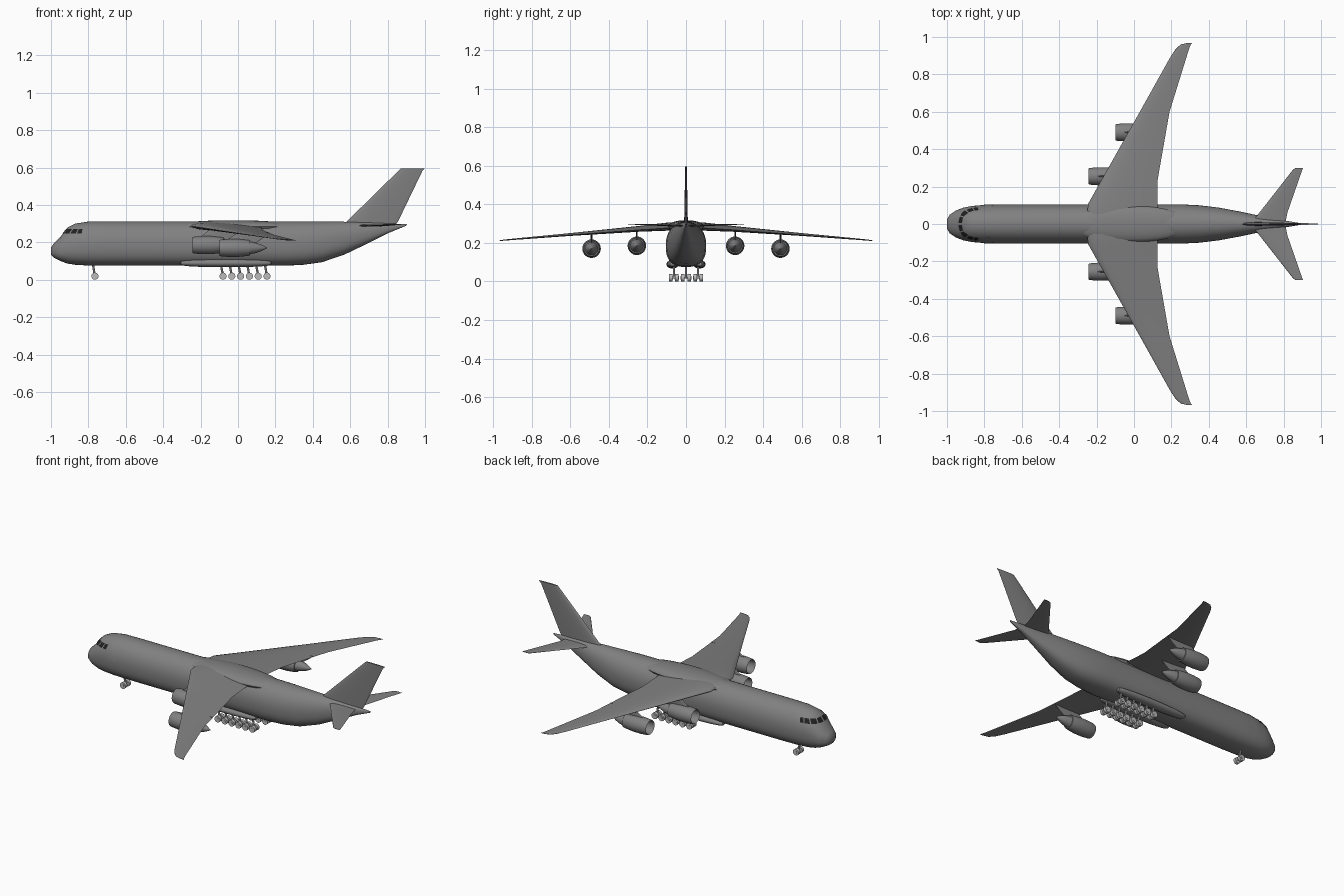
import bpy, bmesh, math
from mathutils import Matrix, Vector

if "Cube" in bpy.data.objects:
    bpy.data.objects.remove(bpy.data.objects["Cube"])


def material(name, v):
    m = bpy.data.materials.new(name)
    m.use_nodes = True
    m.diffuse_color = (v, v, v, 1)
    m.node_tree.nodes["Principled BSDF"].inputs["Base Color"].default_value = (v, v, v, 1)
    return m


BODY = material("airframe grey", 0.22)
GLASS = material("window dark", 0.015)
GEAR = material("gear light grey", 0.5)


def finish(name, bm, mat, angle=35, recalc=True):
    if recalc:
        bmesh.ops.recalc_face_normals(bm, faces=bm.faces[:])
    me = bpy.data.meshes.new(name)
    bm.to_mesh(me)
    bm.free()
    me.materials.append(mat)
    for p in me.polygons:
        p.use_smooth = True
    me.set_sharp_from_angle(angle=math.radians(angle))
    ob = bpy.data.objects.new(name, me)
    bpy.context.collection.objects.link(ob)
    return ob


def loft(bm, rings, cap=True):
    """Skin a list of equal-length closed rings."""
    vs = [[bm.verts.new(p) for p in r] for r in rings]
    n = len(rings[0])
    for a, b in zip(vs, vs[1:]):
        for i in range(n):
            bm.faces.new((a[i], a[(i + 1) % n], b[(i + 1) % n], b[i]))
    if cap:
        bm.faces.new(vs[0])
        bm.faces.new(vs[-1])


# Fuselage: stations of x, bottom z, top z, half width
STATIONS = [(-1, .135, .172, .025), (-.985, .118, .195, .05), (-.95, .1, .228, .073),
            (-.91, .086, .28, .088), (-.87, .08, .3, .096), (-.8, .076, .311, .102),
            (-.7, .075, .312, .105), (.25, .075, .312, .105), (.35, .08, .312, .1),
            (.45, .094, .311, .088), (.57, .135, .31, .066), (.7, .197, .307, .038),
            (.81, .252, .301, .018), (.9, .289, .297, .003)]


def station(x):
    for a, b in zip(STATIONS, STATIONS[1:]):
        if x <= b[0]:
            t = (x - a[0]) / (b[0] - a[0])
            return [p + (q - p) * t for p, q in zip(a, b)]
    return STATIONS[-1]


def half_width(x, z):
    _, zb, zt, w = station(x)
    zm = zb + .47 * (zt - zb)
    s, n = ((z - zm) / (zt - zm), 2.1) if z > zm else ((zm - z) / (zm - zb), 2.6)
    return w * max(0, 1 - s ** n) ** (1 / n)


def section(x, n=40):
    _, zb, zt, w = station(x)
    zm = zb + .47 * (zt - zb)
    ring = []
    for i in range(n):
        a = 2 * math.pi * i / n
        c, s = math.cos(a), math.sin(a)
        e = 2 / 2.1 if s > 0 else 2 / 2.6
        y = math.copysign(abs(c) ** e, c) * w
        h = (zt - zm) if s > 0 else (zm - zb)
        ring.append((x, y, zm + math.copysign(abs(s) ** e, s) * h))
    return ring


bm = bmesh.new()
loft(bm, [section(s[0]) for s in STATIONS])
finish("fuselage", bm, BODY)


# Thin plates wrapped onto the fuselage, found by casting out from a vertical axis
def skin_point(x0, phi, z, lift):
    lo, hi = 0, .3
    dx, dy = -math.cos(phi), math.sin(phi)
    for _ in range(24):
        t = (lo + hi) / 2
        x = x0 + t * dx
        if x > -1 and half_width(x, z) > abs(t * dy):
            lo = t
        else:
            hi = t
    return Vector((x0 + (lo + lift) * dx, (lo + lift) * dy, z))


def plate(bm, x0, phis, zs, lift, side, n=5):
    grid = []
    for i in range(n + 1):
        phi = side * math.radians(phis[0] + (phis[1] - phis[0]) * i / n)
        grid.append([bm.verts.new(skin_point(x0, phi, zs[0] + (zs[1] - zs[0]) * j / n, lift))
                     for j in range(n + 1)])
    for i in range(n):
        for j in range(n):
            q = [grid[i][j], grid[i][j + 1], grid[i + 1][j + 1], grid[i + 1][j]]
            bm.faces.new(q if side > 0 else q[::-1])


bm = bmesh.new()
for side in (1, -1):
    for phis in ((2, 17), (20, 35), (38, 52), (55, 68)):
        plate(bm, -.8, phis, (.247, .272), .003, side)
finish("cockpit_windows", bm, GLASS, recalc=False)

bm = bmesh.new()
for side in (1, -1):
    plate(bm, -.78, (78, 102), (.2, .285), .002, side)
finish("doors", bm, BODY, recalc=False)


# Lifting surfaces: stations of span, leading x, trailing x, height, thickness ratio
def airfoil(le, te, ratio, n=10):
    pts = []
    for i in range(2 * n):
        u = (1 + math.cos(math.pi * i / n)) / 2
        t = ratio * (te - le) * 5 * (.2969 * u ** .5 - .126 * u - .3516 * u ** 2
                                     + .2843 * u ** 3 - .1015 * u ** 4)
        pts.append((le + u * (te - le), max(t, .0006) * (1 if i < n else -1), u))
    return pts


def surface(name, stations, twist=0):
    bm = bmesh.new()
    full = [(-s[0], *s[1:]) for s in reversed(stations)] + stations
    loft(bm, [[(x, y, z + t - twist * u * (te - le)) for x, t, u in airfoil(le, te, r)]
              for y, le, te, z, r in full])
    finish(name, bm, BODY)


surface("wing", [(.05, -.25, .125, .291, .11), (.107, -.246, .125, .287, .11),
                 (.24, -.171, .127, .276, .1), (.6, .031, .19, .245, .09),
                 (.89, .193, .28, .22, .08), (.935, .222, .294, .216, .08),
                 (.96, .25, .304, .213, .08), (.968, .285, .31, .212, .08)], .03)
surface("tailplane", [(.01, .63, .81, .289, .07), (.06, .67, .82, .29, .07),
                      (.29, .85, .9, .297, .07), (.3, .865, .904, .297, .07)])

bm = bmesh.new()
loft(bm, [[(x, t, z) for x, t, u in airfoil(le, te, .07)]
          for z, le, te in ((.28, .55, .83), (.31, .58, .855), (.58, .855, .985), (.596, .872, 1))])
finish("tail_fin", bm, BODY)


# Tapered blisters: centre line fairing over the wing and gear housings
def blister(name, x0, x1, y, z, w, h, power=.3):
    bm = bmesh.new()
    rings = []
    for i in range(17):
        u = (1 - math.cos(math.pi * i / 16)) / 2
        k = max(.02, (4 * u * (1 - u)) ** power)
        rings.append([(x0 + u * (x1 - x0), y + w * k * math.cos(a), z + h * k * math.sin(a))
                      for a in (math.tau * j / 20 for j in range(20))])
    loft(bm, rings)
    finish(name, bm, BODY)


blister("wing_fairing", -.31, .26, 0, .284, .097, .034)
for side, tag in ((1, "left"), (-1, "right")):
    blister("gear_housing_" + tag, -.31, .18, side * .07, .089, .032, .022, .25)

# Engines: hollow intake, cowling, core and exhaust cone, as distance aft and radius
COWL = [(.03, .002), (.05, .014), (.05, .037), (.01, .038), (0, .042), (.01, .045), (.05, .048),
        (.1, .048), (.15, .043), (.165, .04), (.165, .034), (.2, .026), (.225, .017), (.255, .002)]
for side, tag in ((1, "left"), (-1, "right")):
    for pos, x, y, z, wing_z in (("inner", -.243, .255, .185, .275), ("outer", -.1, .49, .17, .252)):
        bm = bmesh.new()
        loft(bm, [[(x + d, side * y + r * math.cos(a), z + r * math.sin(a))
                   for a in (math.tau * j / 28 for j in range(28))] for d, r in COWL])
        finish(f"{pos}_engine_{tag}", bm, BODY)
        bm = bmesh.new()
        loft(bm, [[(px, side * y + t, pz) for px, t, u in airfoil(x + a, x + b, .05)]
                  for pz, a, b in ((z + .03, .035, .2), (z + .05, .05, .23), (wing_z, .1, .27))])
        finish(f"{pos}_pylon_{tag}", bm, BODY)


# Landing gear
def rod(bm, a, b, r, n=16):
    a, b = Vector(a), Vector(b)
    rot = (b - a).to_track_quat('Z', 'Y').to_matrix().to_4x4()
    bmesh.ops.create_cone(bm, cap_ends=True, segments=n, radius1=r, radius2=r,
                          depth=(b - a).length, matrix=Matrix.Translation((a + b) / 2) @ rot)


def bogie(name, xs, ys, strut_y, top):
    wheels, legs = bmesh.new(), bmesh.new()
    for x in xs:
        for y in ys:
            rod(wheels, (x, y - .009, .019), (x, y + .009, .019), .019, 20)
            rod(wheels, (x, y - .011, .019), (x, y + .011, .019), .009, 12)
        rod(legs, (x, min(ys), .019), (x, max(ys), .019), .004, 8)
        rod(legs, (x, strut_y, .019), (x - .012, strut_y, top), .006, 10)
    finish(name + "_wheels", wheels, GEAR)
    finish(name + "_struts", legs, GEAR)


bogie("nose_gear", [-.765], [-.018, .018], 0, .09)
for side, tag in ((1, "left"), (-1, "right")):
    bogie("main_gear_" + tag, [-.08 + .047 * i for i in range(6)],
          [side * .048, side * .078], side * .063, .085)
